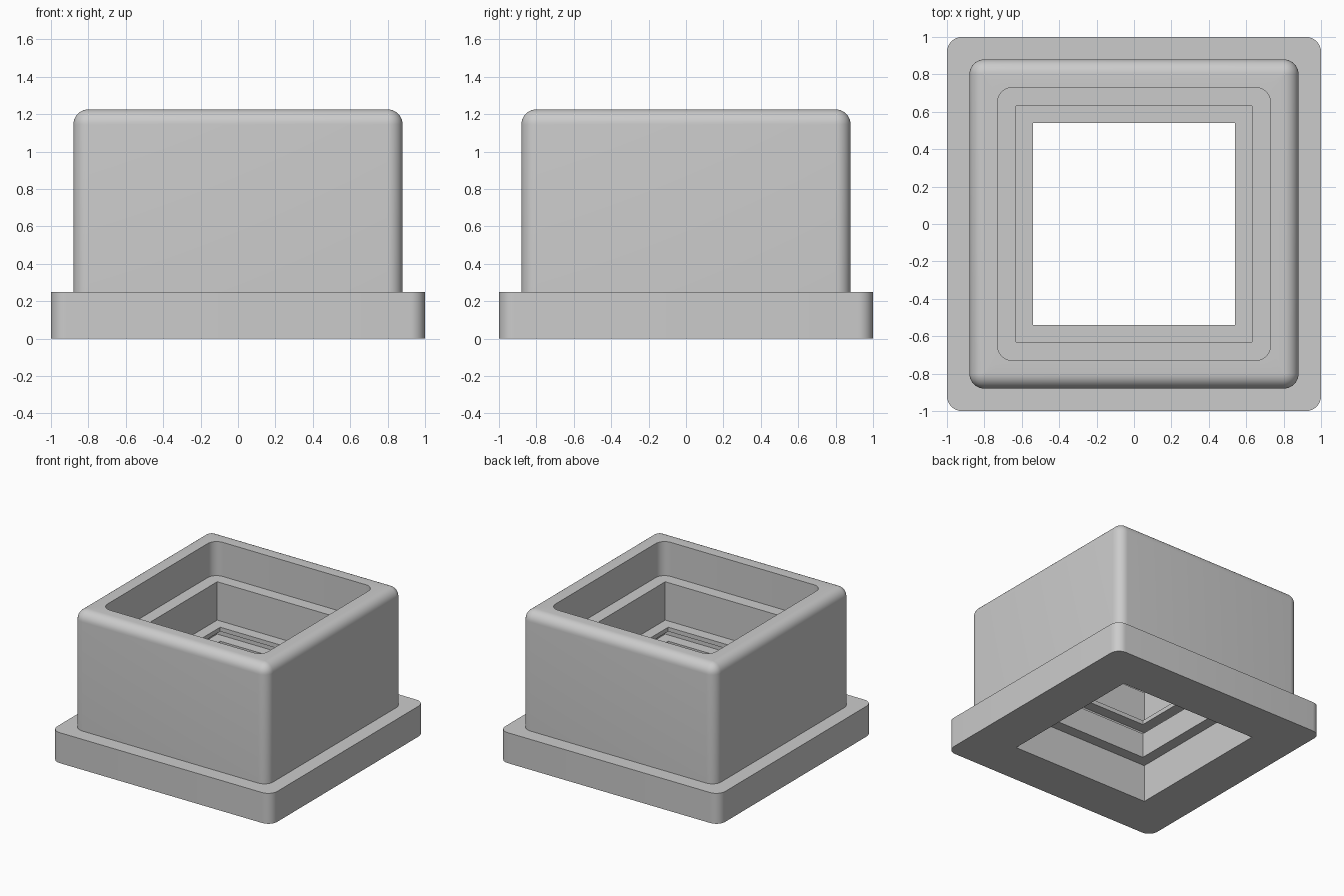
import bpy, bmesh, math

cube = bpy.data.objects.get("Cube")
if cube:
    bpy.data.objects.remove(cube, do_unlink=True)

ARC = 8          # segments per rounded corner
ROUND = 0.08     # outer corner and top edge radius


def grey_material():
    mat = bpy.data.materials.new("plain_grey")
    colour = (0.6, 0.6, 0.6, 1)
    mat.diffuse_color = colour
    mat.use_nodes = True
    mat.node_tree.nodes["Principled BSDF"].inputs["Base Color"].default_value = colour
    return mat


def square_ring(bm, half, radius, z):
    """Ring of vertices around a square with rounded corners."""
    ring = []
    for corner in range(4):
        middle = math.radians(45 + 90 * corner)
        cx = math.copysign(half - radius, math.cos(middle))
        cy = math.copysign(half - radius, math.sin(middle))
        for i in range(ARC + 1):
            a = math.radians(90 * (corner + i / ARC))
            ring.append(bm.verts.new((cx + radius * math.cos(a),
                                      cy + radius * math.sin(a), z)))
    return ring


def ring_solid(name, sections, material):
    """Closed solid swept through (half width, corner radius, height) sections."""
    bm = bmesh.new()
    rings = [square_ring(bm, *s) for s in sections]
    for low, high in zip(rings, rings[1:] + rings[:1]):
        for i in range(len(low)):
            j = (i + 1) % len(low)
            bm.faces.new((low[i], low[j], high[j], high[i]))
    bmesh.ops.remove_doubles(bm, verts=bm.verts, dist=1e-5)
    bmesh.ops.recalc_face_normals(bm, faces=bm.faces)
    mesh = bpy.data.meshes.new(name)
    bm.to_mesh(mesh)
    bm.free()
    mesh.materials.append(material)
    obj = bpy.data.objects.new(name, mesh)
    bpy.context.collection.objects.link(obj)
    bpy.ops.object.select_all(action='DESELECT')
    obj.select_set(True)
    bpy.context.view_layer.objects.active = obj
    bpy.ops.object.shade_smooth_by_angle(angle=math.radians(30))
    return obj


# Outer side: flange, then the body wall
BODY, TOP = 0.88, 1.225
sections = [(1, ROUND, 0), (1, ROUND, 0.25), (BODY, ROUND, 0.25)]

# Rounded top edge
for step in range(ARC + 1):
    a = math.pi / 2 * step / ARC
    inset = ROUND * (1 - math.cos(a))
    sections.append((BODY - inset, max(ROUND - inset, 0.004),
                     TOP - ROUND + ROUND * math.sin(a)))

# Inner side from the top: rounded recess, square pocket, slotted lip, lower pocket
POCKET, LIP = 0.63, 0.54
sections += [(0.73, ROUND, TOP), (0.73, ROUND, 0.945),
             (POCKET, 0, 0.945), (POCKET, 0, 0.63),
             (LIP, 0, 0.63), (LIP, 0, 0.595),
             (POCKET, 0, 0.595), (POCKET, 0, 0.515),
             (LIP, 0, 0.515), (LIP, 0, 0.31),
             (POCKET, 0, 0.31), (POCKET, 0, 0)]

ring_solid("housing", sections, grey_material())
